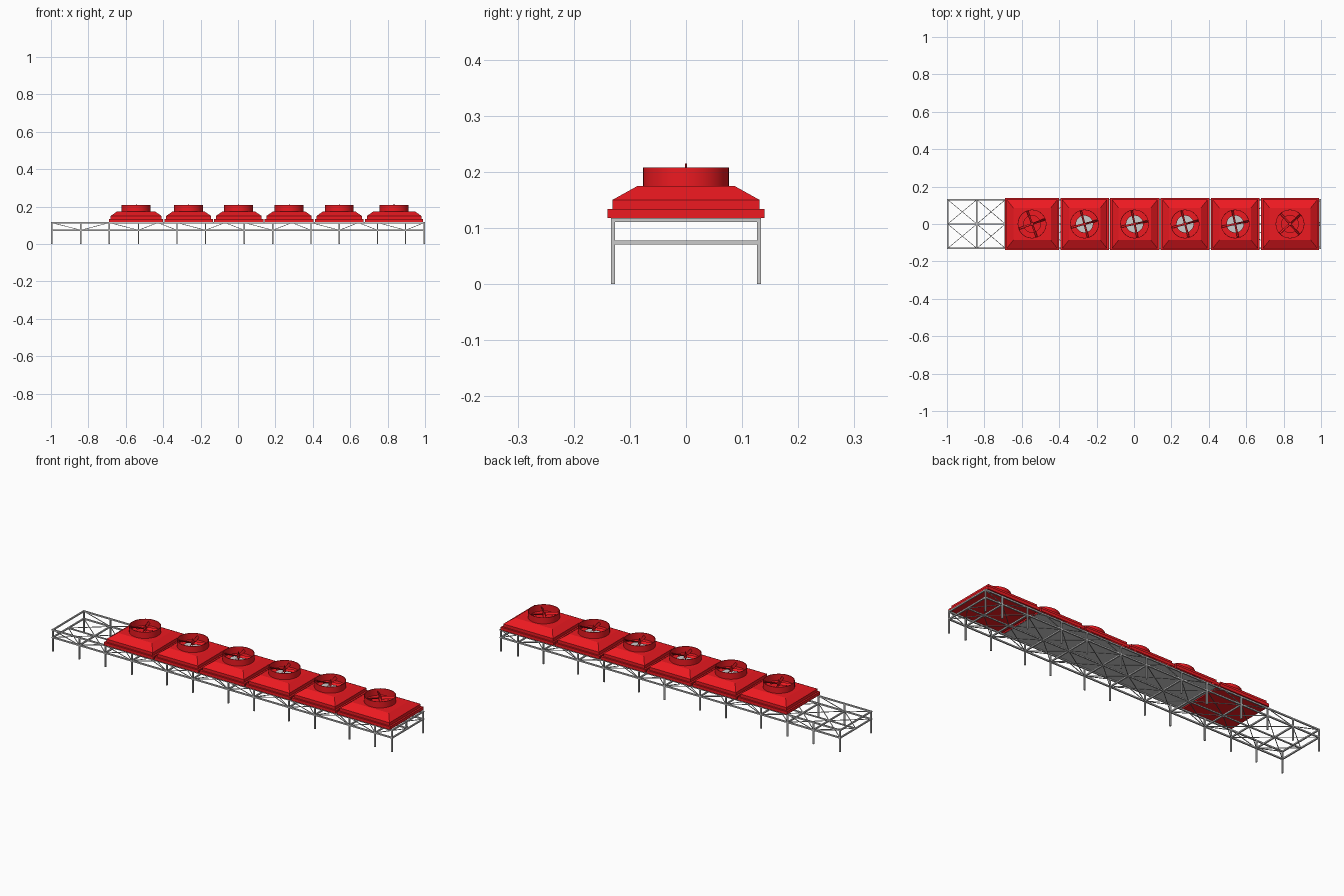
import bpy, bmesh
from math import cos, sin, pi, radians
from mathutils import Vector, Matrix

if "Cube" in bpy.data.objects:
    bpy.data.objects.remove(bpy.data.objects["Cube"])

red = bpy.data.materials.new("red_paint")
red.diffuse_color = (0.85, 0.01, 0.015, 1)
red.use_nodes = True
red.node_tree.nodes["Principled BSDF"].inputs["Base Color"].default_value = red.diffuse_color
N = 32


def finish(name, bm, mat=None, smooth=False):
    me = bpy.data.meshes.new(name)
    bmesh.ops.recalc_face_normals(bm, faces=bm.faces)
    bm.to_mesh(me)
    bm.free()
    ob = bpy.data.objects.new(name, me)
    bpy.context.collection.objects.link(ob)
    if mat:
        me.materials.append(mat)
    if smooth:
        bpy.ops.object.select_all(action='DESELECT')
        ob.select_set(True)
        bpy.context.view_layer.objects.active = ob
        bpy.ops.object.shade_smooth_by_angle(angle=radians(20))
    return ob


def bar(bm, a, b, w, h=None):
    """Square bar from a to b"""
    a, b = Vector(a), Vector(b)
    d = b - a
    x = d.normalized()
    up = Vector((0, 0, 1)) if abs(x.z) < 0.9 else Vector((1, 0, 0))
    y = up.cross(x).normalized()
    rot = Matrix((x, y, x.cross(y))).transposed().to_4x4()
    m = Matrix.Translation((a + b) / 2) @ rot @ Matrix.Diagonal((d.length, w, h or w, 1))
    bmesh.ops.create_cube(bm, size=1, matrix=m)


# Steel frame
posts = [-0.996, -0.84, -0.688, -0.532, -0.326, -0.174, 0.034, 0.186,
         0.39, 0.542, 0.746, 0.896, 0.996]
Y, LOW, TOP = 0.13, 0.074, 0.114

bm = bmesh.new()
for x in posts:
    for y in (-Y, Y):
        bar(bm, (x, y, 0), (x, y, TOP), 0.007)
finish("legs", bm)

bm = bmesh.new()
for z in (LOW, TOP):
    for y in (-Y, Y):
        bar(bm, (-1, y, z), (1, y, z), 0.007)
bar(bm, (-1, 0, LOW), (1, 0, LOW), 0.006)
finish("long_beams", bm)

bm = bmesh.new()
for x in posts:
    bar(bm, (x, -Y, LOW), (x, Y, LOW), 0.007)
for x in (posts[0], posts[-1]):
    bar(bm, (x, -Y, TOP), (x, Y, TOP), 0.007)
finish("cross_beams", bm)

bm = bmesh.new()
for i, (a, b) in enumerate(zip(posts, posts[1:])):
    for y in (-Y, Y):
        # side lattice: V in wide bays, single diagonal in narrow ones
        if b - a > 0.18:
            m = (a + b) / 2
            bar(bm, (a, y, LOW), (m, y, TOP), 0.003)
            bar(bm, (m, y, TOP), (b, y, LOW), 0.003)
        else:
            z0, z1 = (LOW, TOP) if i % 2 else (TOP, LOW)
            bar(bm, (a, y, z0), (b, y, z1), 0.003)
        # floor crosses
        bar(bm, (a, 0, LOW), (b, y, LOW), 0.003)
        bar(bm, (a, y, LOW), (b, 0, LOW), 0.003)
finish("bracing", bm)

# Grey deck under the four middle coolers
bm = bmesh.new()
bar(bm, (-0.39, 0, 0.1165), (0.67, 0, 0.1165), 0.255, 0.002)
finish("deck_plate", bm)


def ring(bm, cx, hx, hy, z, square):
    vs = []
    for i in range(N):
        t = 2 * pi * i / N
        c, s = cos(t), sin(t)
        k = 1 / max(abs(c), abs(s)) if square else 1
        vs.append(bm.verts.new((cx + hx * c * k, hy * s * k, z)))
    return vs


def cooler(n, x0, x1, fan_x, floor, turn):
    # housing: stepped base, sloped hood and round fan collar
    cx, hx = (x0 + x1) / 2, (x1 - x0) / 2
    profile = [(hx, 0.14, 0.118, 1), (hx, 0.14, 0.134, 1),
               (hx - 0.009, 0.131, 0.134, 1), (hx - 0.009, 0.131, 0.15, 1),
               (hx - 0.045, 0.086, 0.175, 1), (0.077, 0.077, 0.175, 0),
               (0.077, 0.077, 0.208, 0), (0.074, 0.074, 0.208, 0),
               (0.074, 0.074, 0.173, 0), (0.045, 0.045, 0.173, 0)]
    bm = bmesh.new()
    rings = [ring(bm, cx if sq else fan_x, a, b, z, sq) for a, b, z, sq in profile]
    for r0, r1 in zip(rings, rings[1:]):
        for i in range(N):
            j = (i + 1) % N
            bm.faces.new((r0[i], r0[j], r1[j], r1[i]))
    if floor:
        bm.faces.new(rings[0])
    finish(f"cooler_housing_{n}", bm, red, True)

    # fan: four pitched blades, hub and shaft
    bm = bmesh.new()
    for k in range(4):
        m = (Matrix.Translation((fan_x, 0, 0.192)) @ Matrix.Rotation(turn + k * pi / 2, 4, 'Z')
             @ Matrix.Translation((0.039, 0, 0)) @ Matrix.Rotation(radians(50), 4, 'X')
             @ Matrix.Diagonal((0.066, 0.014, 0.002, 1)))
        bmesh.ops.create_cube(bm, size=1, matrix=m)
    for r, z0, z1 in ((0.008, 0.182, 0.2), (0.0015, 0.173, 0.215)):
        bmesh.ops.create_cone(bm, cap_ends=True, segments=12, radius1=r, radius2=r, depth=z1 - z0,
                              matrix=Matrix.Translation((fan_x, 0, (z0 + z1) / 2)))
    finish(f"fan_{n}", bm, red)


for n, (x0, x1, fx, floor, turn) in enumerate([
        (-0.69, -0.40, -0.545, True, 20), (-0.393, -0.135, -0.265, False, 15),
        (-0.127, 0.135, 0.003, False, 12), (0.143, 0.403, 0.273, False, 15),
        (0.411, 0.671, 0.541, False, 12), (0.68, 0.99, 0.834, True, 42)], 1):
    cooler(n, x0, x1, fx, floor, radians(turn))
